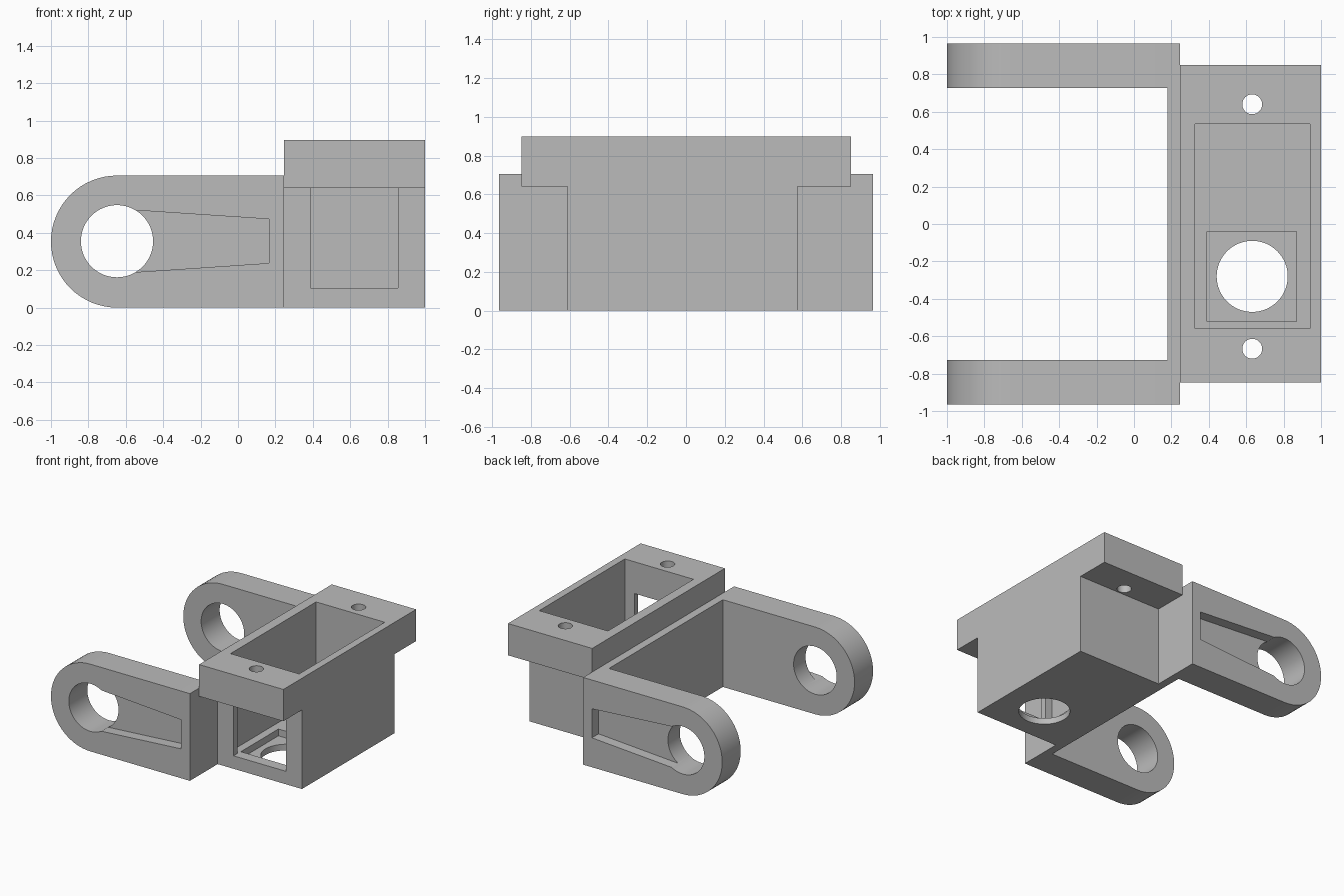
import bpy, bmesh, math
from mathutils import Matrix, Vector

if "Cube" in bpy.data.objects:
    bpy.data.objects.remove(bpy.data.objects["Cube"], do_unlink=True)

grey = bpy.data.materials.new("plain_grey")
grey.use_nodes = True
colour = (0.5, 0.5, 0.5, 1)
grey.diffuse_color = colour
grey.node_tree.nodes["Principled BSDF"].inputs["Base Color"].default_value = colour


def make_object(name, bm):
    bmesh.ops.recalc_face_normals(bm, faces=bm.faces)
    mesh = bpy.data.meshes.new(name)
    bm.to_mesh(mesh)
    bm.free()
    obj = bpy.data.objects.new(name, mesh)
    bpy.context.collection.objects.link(obj)
    mesh.materials.append(grey)
    return obj


def box(name, x, y, z):
    bm = bmesh.new()
    bmesh.ops.create_cube(bm, size=1)
    low, high = (Vector(p) for p in zip(x, y, z))
    size, mid = high - low, (low + high) / 2
    bmesh.ops.transform(bm, verts=bm.verts,
                        matrix=Matrix.Translation(mid) @ Matrix.Diagonal((*size, 1)))
    return make_object(name, bm)


def prism(name, profile, y):
    """Extrude an x-z outline along y."""
    bm = bmesh.new()
    face = bm.faces.new([bm.verts.new((px, y[0], pz)) for px, pz in profile])
    grown = bmesh.ops.extrude_face_region(bm, geom=[face])["geom"]
    verts = [v for v in grown if isinstance(v, bmesh.types.BMVert)]
    bmesh.ops.translate(bm, verts=verts, vec=(0, y[1] - y[0], 0))
    return make_object(name, bm)


def cylinder(name, centre, radius, depth, along_y=False):
    bm = bmesh.new()
    turn = Matrix.Rotation(math.pi / 2, 4, "X") if along_y else Matrix()
    bmesh.ops.create_cone(bm, cap_ends=True, segments=64, radius1=radius, radius2=radius,
                          depth=depth, matrix=Matrix.Translation(centre) @ turn)
    return make_object(name, bm)


def combine(obj, tool, operation="DIFFERENCE"):
    tool.hide_render = True
    mod = obj.modifiers.new("combine", "BOOLEAN")
    mod.operation, mod.object, mod.solver = operation, tool, "EXACT"
    bpy.context.view_layer.objects.active = obj
    bpy.ops.object.modifier_apply(modifier=mod.name)
    bpy.data.objects.remove(tool, do_unlink=True)


# Yoke: cross wall joined to two round-ended arms
PIVOT_X, PIVOT_Z, ROUND = -0.647, 0.353, 0.353
WALL_END, OUTER, INNER = 0.245, 0.965, 0.728
yoke = box("yoke", (0.18, WALL_END), (-OUTER, OUTER), (0, 2 * ROUND))

arc = [math.pi / 2 + math.pi * i / 32 for i in range(33)]
arm_outline = [(PIVOT_X + ROUND * math.cos(a), PIVOT_Z + ROUND * math.sin(a)) for a in arc]
arm_outline += [(WALL_END, 0), (WALL_END, 2 * ROUND)]
slot_outline = [(PIVOT_X, 0.183), (0.167, 0.238), (0.167, 0.473), (PIVOT_X, 0.527)]

for side in (-1, 1):
    arm = prism("arm", arm_outline, (side * INNER, side * OUTER))
    combine(yoke, arm, "UNION")
for side in (-1, 1):
    # Pivot hole and tapered recess on the outer face
    slot = prism("slot_cutter", slot_outline, (side * (OUTER - 0.085), side * (OUTER + 0.1)))
    combine(yoke, slot)
    hole = cylinder("pivot_cutter", (PIVOT_X, side * 0.85, PIVOT_Z + 0.002), 0.193, 0.5, True)
    combine(yoke, hole)

# Housing with its wide mounting flange
housing = box("housing", (WALL_END, 1), (-0.61, 0.575), (0, 0.7))
flange = box("flange", (WALL_END, 1), (-0.848, 0.85), (0.64, 0.897))
combine(housing, flange, "UNION")

# Open pocket, stepped floor, front window and round holes
combine(housing, box("pocket_cutter", (0.325, 0.94), (-0.56, 0.535), (0.105, 1.2)))
combine(housing, box("step_cutter", (0.39, 0.87), (-0.52, -0.04), (0.05, 0.3)))
combine(housing, box("window_cutter", (0.387, 0.855), (-0.7, -0.5), (0.105, 0.64)))
combine(housing, cylinder("shaft_cutter", (0.632, -0.28, 0), 0.19, 0.4))
for y in (-0.667, 0.64):
    combine(housing, cylinder("screw_cutter", (0.632, y, 0.77), 0.053, 0.6))

# Smooth round surfaces, crisp edges
for obj in (yoke, housing):
    bpy.ops.object.select_all(action="DESELECT")
    obj.select_set(True)
    bpy.context.view_layer.objects.active = obj
    bpy.ops.object.shade_smooth_by_angle(angle=math.radians(30))
